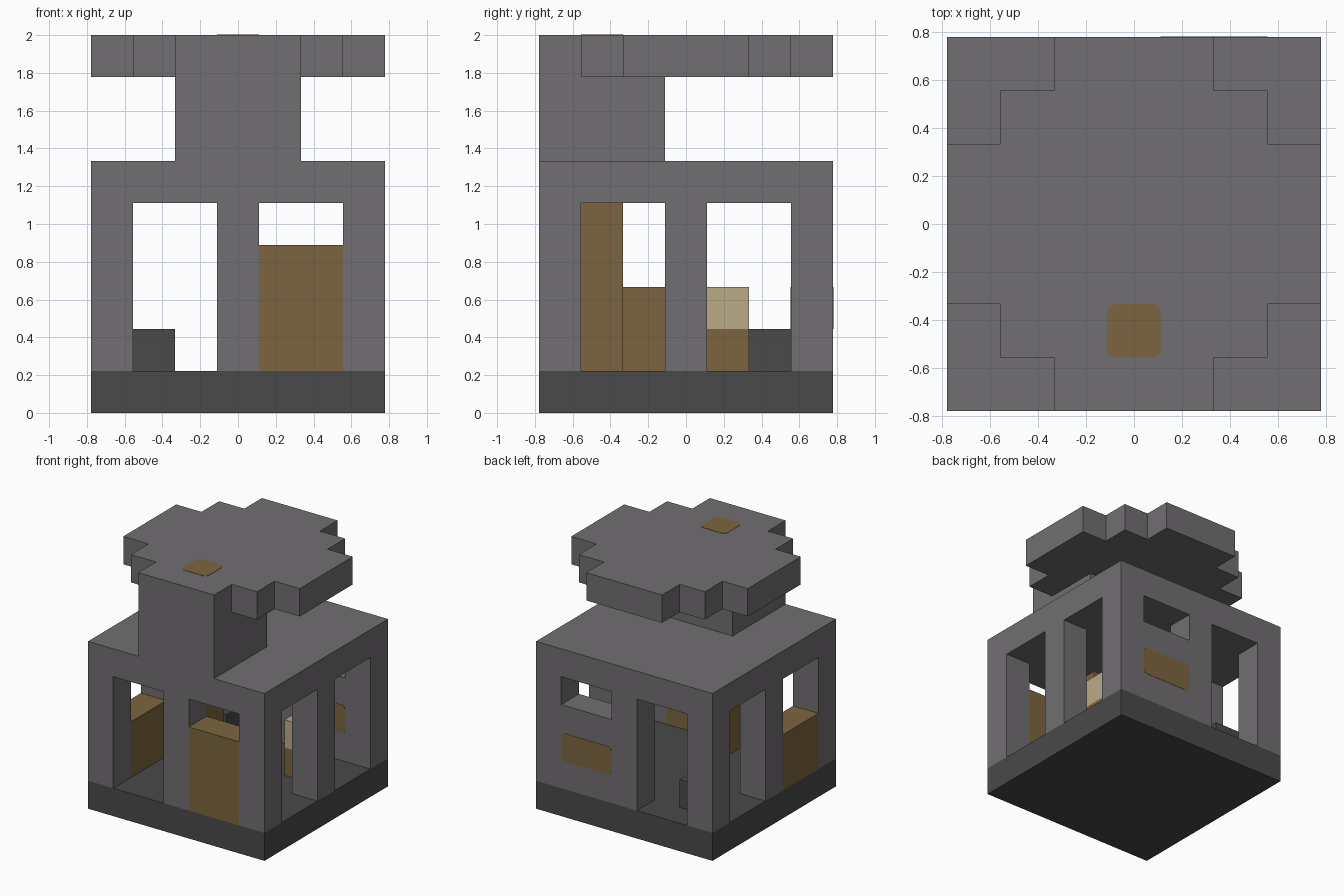
import bpy, bmesh
from mathutils import Matrix, Vector

if "Cube" in bpy.data.objects:
    bpy.data.objects.remove(bpy.data.objects["Cube"], do_unlink=True)

U = 2 / 9      # edge of one block
HALF = 3.5     # half the footprint, in blocks


def material(name, rgb):
    m = bpy.data.materials.new(name)
    m.use_nodes = True
    m.diffuse_color = (*rgb, 1)
    m.node_tree.nodes["Principled BSDF"].inputs["Base Color"].default_value = (*rgb, 1)
    return m


STONE = material("grey stone", (0.165, 0.156, 0.165))
DARK = material("dark stone", (0.067, 0.067, 0.067))
WOOD = material("brown wood", (0.202, 0.130, 0.050))
TAN = material("pale tan", (0.497, 0.402, 0.235))


def finish(name, bm, mat):
    bmesh.ops.recalc_face_normals(bm, faces=bm.faces)
    mesh = bpy.data.meshes.new(name)
    bm.to_mesh(mesh)
    bm.free()
    mesh.materials.append(mat)
    ob = bpy.data.objects.new(name, mesh)
    bpy.context.collection.objects.link(ob)
    return ob


def box(name, mat, lo, hi):
    """Box between two corners, in blocks from the front corner of the plot."""
    lo, hi = Vector(lo), Vector(hi)
    shift = Vector((HALF, HALF, 0))
    size, mid = (hi - lo) * U, ((lo + hi) / 2 - shift) * U
    bm = bmesh.new()
    bmesh.ops.create_cube(bm, size=1, matrix=Matrix.Translation(mid) @ Matrix.Diagonal((*size, 1)))
    return finish(name, bm, mat)


def plate(name, mat, lo, hi, axis):
    """Thin painted patch with rounded corners, facing along the axis."""
    ob = box(name, mat, lo, hi)
    bm = bmesh.new()
    bm.from_mesh(ob.data)
    corners = [e for e in bm.edges
               if abs((e.verts[0].co - e.verts[1].co).normalized()[axis]) > 0.9]
    bmesh.ops.bevel(bm, geom=corners, offset=0.03, segments=3, profile=0.5, affect='EDGES')
    bm.to_mesh(ob.data)
    bm.free()


# Base, and posts around the edge carrying the roof slab
box("base", DARK, (0, 0, 0), (7, 7, 1))
for i in (0, 3, 6):
    for j in (0, 3, 6):
        if (i, j) != (3, 3):
            box(f"post_{i}_{j}", STONE, (i, j, 1), (i + 1, j + 1, 5))
box("roof_slab", STONE, (0, 0, 5), (7, 7, 6))

# Wall infills
box("back_wall", STONE, (4, 6, 1), (6, 7, 4))
box("front_wood_wall", WOOD, (4, 0, 1), (6, 1, 4))
box("right_wood_wall", WOOD, (0, 1, 1), (1, 3, 3))

# Things standing inside
box("wood_column", WOOD, (3, 1, 1), (4, 2, 5))
box("seat_base", WOOD, (5, 4, 1), (6, 5, 2))
box("seat_top", TAN, (5, 4, 2), (6, 5, 3))
box("dark_block", DARK, (1, 5, 1), (2, 6, 2))

# Tower on the roof
box("tower", STONE, (2, 0, 6), (5, 3, 8))

# Stepped round cap: one stepped corner turned four times
points = [(3.5, 1.5), (2.5, 1.5), (2.5, 2.5), (1.5, 2.5), (1.5, 3.5)]
outline = []
for turn in range(4):
    outline += points
    points = [(-y, x) for x, y in points]
bm = bmesh.new()
face = bm.faces.new([bm.verts.new((x * U, y * U, 8 * U)) for x, y in outline])
grown = bmesh.ops.extrude_face_region(bm, geom=[face])["geom"]
bmesh.ops.translate(bm, vec=(0, 0, U),
                    verts=[v for v in grown if isinstance(v, bmesh.types.BMVert)])
finish("cap", bm, STONE)

# Painted wood patches on the cap and on both sides of the back wall
T = 0.01
plate("cap_patch", WOOD, (3, 1, 9 - T), (4, 2, 9 + T), 2)
plate("back_patch", WOOD, (4, 7 - T, 2), (6, 7 + T, 3), 1)
plate("inner_patch", WOOD, (4, 6 - T, 2), (6, 6 + T, 3), 1)
